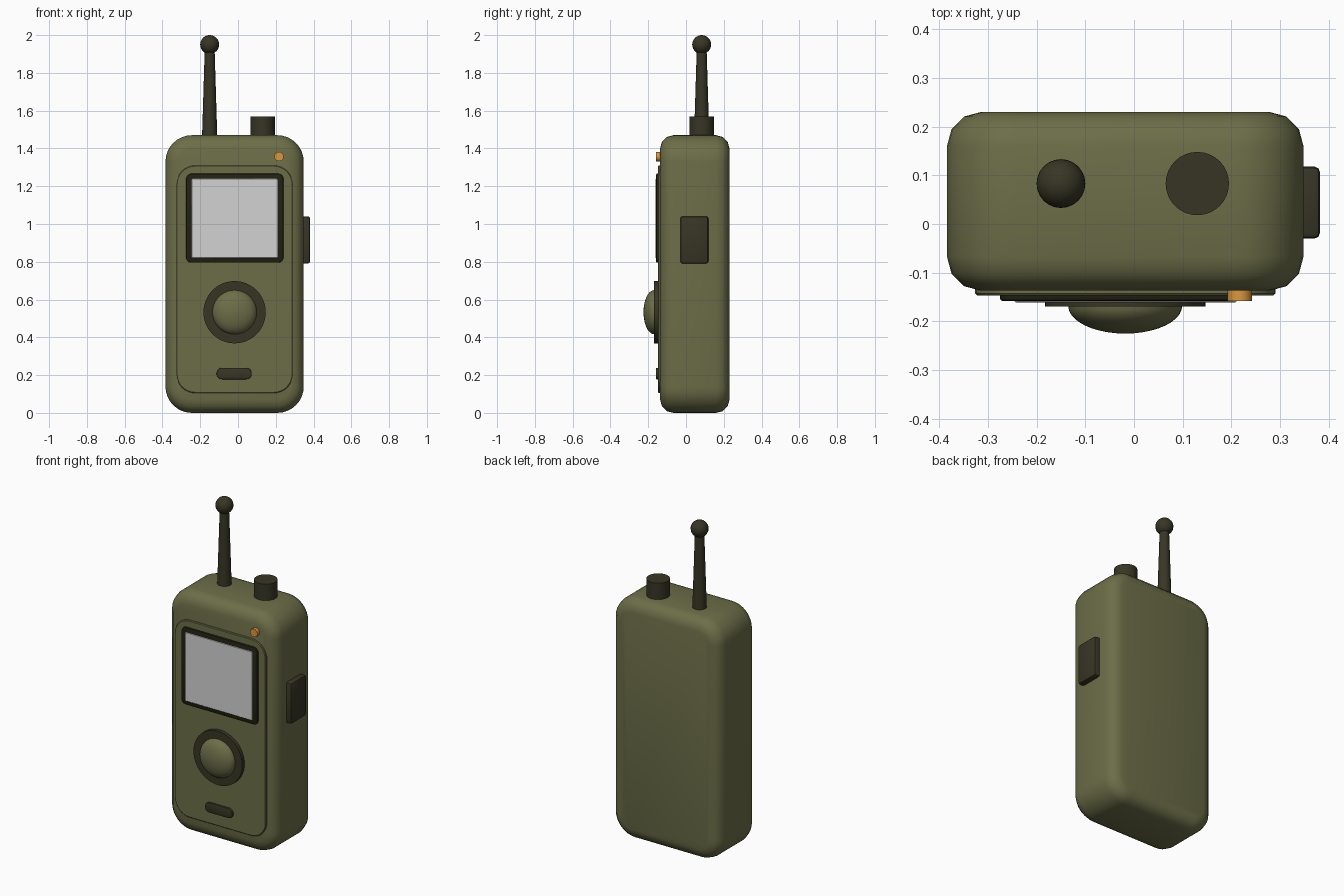
import bpy, bmesh, math

if "Cube" in bpy.data.objects:
    bpy.data.objects.remove(bpy.data.objects["Cube"])


def material(name, rgb):
    m = bpy.data.materials.new(name)
    m.diffuse_color = (*rgb, 1)
    m.use_nodes = True
    m.node_tree.nodes["Principled BSDF"].inputs["Base Color"].default_value = m.diffuse_color
    return m


OLIVE = material("olive", (0.15, 0.155, 0.065))
DARK = material("dark olive", (0.038, 0.036, 0.018))
BEZEL = material("near black", (0.016, 0.015, 0.006))
GREY = material("screen grey", (0.65, 0.65, 0.65))
ORANGE = material("orange", (0.70, 0.31, 0.05))


def finish(bm, name, mat, angle=40, bevel=0, segments=3):
    bmesh.ops.recalc_face_normals(bm, faces=bm.faces)
    if bevel:
        sharp = [e for e in bm.edges if e.calc_face_angle(0) > math.radians(40)]
        bmesh.ops.bevel(bm, geom=sharp, offset=bevel, segments=segments,
                        profile=0.5, affect='EDGES', clamp_overlap=True)
    me = bpy.data.meshes.new(name)
    bm.to_mesh(me)
    bm.free()
    ob = bpy.data.objects.new(name, me)
    bpy.context.collection.objects.link(ob)
    me.materials.append(mat)
    bpy.ops.object.select_all(action='DESELECT')
    ob.select_set(True)
    bpy.context.view_layer.objects.active = ob
    bpy.ops.object.shade_smooth_by_angle(angle=math.radians(angle))
    return ob


def plate(name, mat, x, z, y, radius, bevel=0, segments=3, steps=8):
    """Rounded rectangle in the xz plane, extruded along y."""
    bm = bmesh.new()
    verts = []
    corners = [(x[1], z[1], 0), (x[0], z[1], 90), (x[0], z[0], 180), (x[1], z[0], 270)]
    for cx, cz, start in corners:
        cx += radius if cx == x[0] else -radius
        cz += radius if cz == z[0] else -radius
        for i in range(steps + 1):
            a = math.radians(start + 90 * i / steps)
            verts.append(bm.verts.new((cx + radius * math.cos(a), y[0],
                                       cz + radius * math.sin(a))))
    face = bm.faces.new(verts)
    ext = bmesh.ops.extrude_face_region(bm, geom=[face])
    for v in ext["geom"]:
        if isinstance(v, bmesh.types.BMVert):
            v.co.y = y[1]
    return finish(bm, name, mat, bevel=bevel, segments=segments)


def lathe(name, mat, profile, centre, axis='Z', sides=32, angle=40):
    """Spin (radius, height) points about z, or about the -y direction."""
    bm = bmesh.new()
    rings = []
    for r, h in profile:
        ring = []
        for i in range(sides):
            a = math.tau * i / sides
            c, s = r * math.cos(a), r * math.sin(a)
            p = (c, s, h) if axis == 'Z' else (c, -h, s)
            ring.append(bm.verts.new([u + w for u, w in zip(p, centre)]))
        rings.append(ring)
    for lo, hi in zip(rings, rings[1:]):
        for i in range(sides):
            j = (i + 1) % sides
            bm.faces.new((lo[i], lo[j], hi[j], hi[i]))
    bm.faces.new(rings[0])
    bm.faces.new(rings[-1])
    bmesh.ops.remove_doubles(bm, verts=bm.verts, dist=1e-5)
    return finish(bm, name, mat, angle)


# Casing and raised front panel
plate("body", OLIVE, (-0.384, 0.348), (0, 1.47), (-0.137, 0.23), 0.14, 0.07)
plate("front_panel", OLIVE, (-0.326, 0.29), (0.105, 1.31), (-0.147, -0.12), 0.1, 0.004, 1)

# Screen with its frame
plate("screen_bezel", BEZEL, (-0.275, 0.241), (0.795, 1.267), (-0.158, -0.13), 0.03, 0.005, 2)
plate("screen", GREY, (-0.245, 0.21), (0.82, 1.24), (-0.161, -0.14), 0.004, 0.002, 1, 2)

# Round control: flat ring and domed button
lathe("button_ring", DARK, [(0.165, 0), (0.165, 0.039)], (-0.018, -0.13, 0.533), 'Y', 48)
dome = [(0.117 * math.cos(a), 0.057 * math.sin(a))
        for a in [math.pi / 2 * i / 10 for i in range(10)]]
dome.append((0.004, 0.057))
lathe("dome_button", OLIVE, dome, (-0.018, -0.168, 0.533), 'Y', 40)

# Speaker slot, indicator lamp and side key
plate("speaker_slot", DARK, (-0.113, 0.072), (0.178, 0.238), (-0.16, -0.13), 0.028, 0.004, 2)
lathe("indicator_lamp", ORANGE, [(0.025, 0), (0.025, 0.038)], (0.217, -0.12, 1.357), 'Y', 16)
bm = bmesh.new()
bmesh.ops.create_cube(bm, size=1)
for v in bm.verts:
    v.co = (0.352 + v.co.x * 0.06, 0.044 + v.co.y * 0.148, 0.916 + v.co.z * 0.25)
finish(bm, "side_key", DARK, bevel=0.012, segments=2)

# Antenna with ball tip, and the top knob
lathe("antenna", DARK, [(0.041, 1.44), (0.026, 1.93)], (-0.15, 0.083, 0), sides=24)
ball = [(0.05 * math.sin(a) + 1e-4, 1.95 - 0.05 * math.cos(a))
        for a in [math.pi * i / 16 for i in range(17)]]
lathe("antenna_tip", DARK, ball, (-0.15, 0.083, 0), sides=24)
lathe("top_knob", DARK, [(0.065, 1.44), (0.065, 1.57)], (0.13, 0.083, 0), sides=32)
